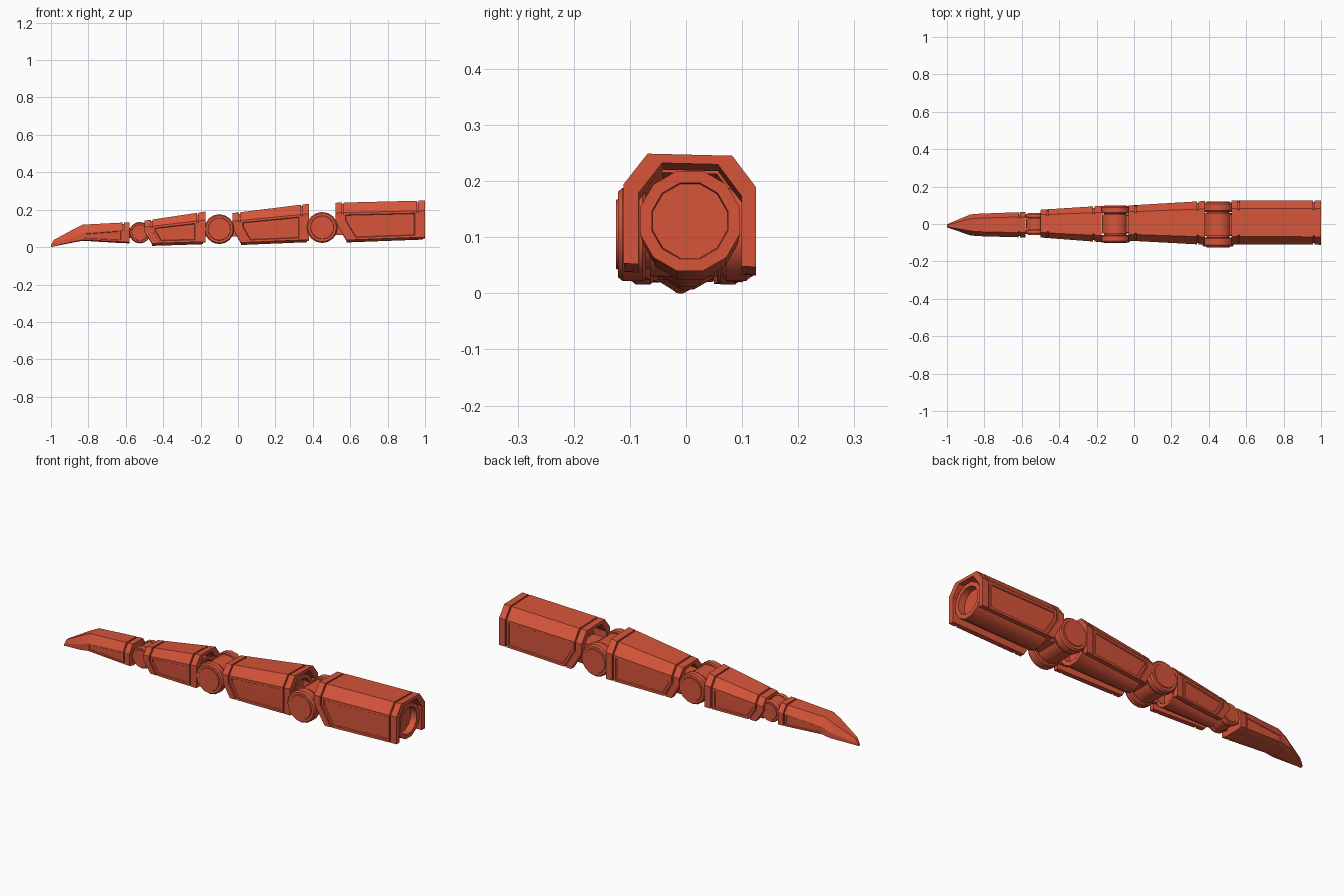
import bpy, bmesh, math

cube = bpy.data.objects.get("Cube")
if cube:
    bpy.data.objects.remove(cube, do_unlink=True)

red = bpy.data.materials.new("brick red")
red.use_nodes = True
red.diffuse_color = (0.68, 0.09, 0.042, 1)
red.node_tree.nodes["Principled BSDF"].inputs["Base Color"].default_value = red.diffuse_color


def finish(name, bm, smooth=False):
    bmesh.ops.recalc_face_normals(bm, faces=bm.faces)
    mesh = bpy.data.meshes.new(name)
    bm.to_mesh(mesh)
    bm.free()
    mesh.materials.append(red)
    obj = bpy.data.objects.new(name, mesh)
    bpy.context.collection.objects.link(obj)
    if smooth:
        bpy.ops.object.select_all(action="DESELECT")
        bpy.context.view_layer.objects.active = obj
        obj.select_set(True)
        bpy.ops.object.shade_smooth_by_angle(angle=math.radians(35))
    return obj


def loft(bm, rings):
    """Bridge equal closed rings; returns the faces of each span and the vertex rings."""
    verts = [[bm.verts.new(p) for p in ring] for ring in rings]
    n = len(rings[0])
    spans = [[bm.faces.new((a[i], a[(i + 1) % n], b[(i + 1) % n], b[i])) for i in range(n)]
             for a, b in zip(verts, verts[1:])]
    return spans, verts


def lerp(a, b, t):
    return a + (b - a) * t


def shell(name, x0, x1, w, top, low, yc, slant, chamfer):
    """Open-bottomed armour cover; w, top, low, yc are (start, end) pairs."""
    rim, gap, depth = 0.035, 0.008, 0.008
    left = [(x0, 0), (x0 + rim, 0), (x0 + rim, depth), (x0 + rim + gap, depth), (x0 + rim + gap, 0)]
    right = [(x1 - rim - gap, 0), (x1 - rim - gap, depth), (x1 - rim, depth), (x1 - rim, 0), (x1, 0)]
    rings = []
    for k, (x, d) in enumerate(left + right):
        t = (x - x0) / (x1 - x0)
        ww, zt, zb, y0 = (lerp(*pair, t) for pair in (w, top, low, yc))
        shear = slant if k < 5 else 0
        ch = chamfer * ww

        def half(wide, high):
            return [(wide, zb, shear), (wide, (zb + zt) / 2, 0),
                    (wide, high - 1.3 * ch, 0), (wide - ch, high, 0)]

        outer, inner = half(ww - d, zt - d), half(ww - 0.026, zt - 0.016)

        def place(pts, s):
            return [(x + sh, y0 + s * y, z - 0.025 * s * y) for y, z, sh in pts]

        rings.append(place(outer, -1) + place(outer[::-1], 1)
                     + place(inner, 1) + place(inner[::-1], -1))
    bm = bmesh.new()
    spans, verts = loft(bm, rings)
    for ring in (verts[0], verts[-1]):
        for i in range(7):
            bm.faces.new((ring[i], ring[i + 1], ring[14 - i], ring[15 - i]))
    bmesh.ops.recalc_face_normals(bm, faces=bm.faces)
    # recessed side panels
    panels = [spans[4][i] for i in (0, 1, 5, 6)]
    bmesh.ops.inset_region(bm, faces=panels, thickness=0.012, use_even_offset=True)
    bmesh.ops.inset_region(bm, faces=panels, thickness=0.003, depth=-0.005, use_even_offset=True)
    finish(name, bm)


def core(name, x0, x1, w, low, yc):
    """Tapered round core with a recessed socket at its wide end."""
    r0, r1 = w[0] - 0.03, w[1] - 0.026
    z0, z1 = low[0] + r0 - 0.013, low[1] + r1 - 0.013
    steps = [(x0, z0, r0 * 0.75), (x0, z0, r0), (x1, z1, r1), (x1, z1, r1 * 0.76),
             (x1 - 0.035, z1, r1 * 0.74)]
    rings = []
    for x, z, r in steps:
        y = lerp(*yc, (x - x0) / (x1 - x0))
        angles = [2 * math.pi * (i + 0.5) / 12 for i in range(12)]
        rings.append([(x, y + r * math.sin(a), z + r * math.cos(a)) for a in angles])
    bm = bmesh.new()
    _, verts = loft(bm, rings)
    bm.faces.new(verts[0])
    bm.faces.new(verts[-1])
    finish(name, bm, True)


def block(name, x, y, z):
    bm = bmesh.new()
    bmesh.ops.create_cube(bm, size=1)
    for v in bm.verts:
        v.co = [lerp(*pair, c + 0.5) for pair, c in zip((x, y, z), v.co)]
    finish(name, bm)


def joint(name, x, z, r, w, yc):
    """Hinge: two capped outer discs, a grooved middle drum and linking arms."""
    n = 16
    a, b = w * 0.5, w * 0.56
    half = [(a, r * 0.9), (a, r * 0.74), (b, r * 0.74), (b, r * 0.94), (b + 0.006, r),
            (w - 0.012, r), (w - 0.004, r * 0.92), (w - 0.004, r * 0.76), (w, r * 0.74)]
    profile = [(-y, q) for y, q in half[::-1]] + half
    rings = [[(x + q * math.cos(2 * math.pi * i / n), yc + y, z + q * math.sin(2 * math.pi * i / n))
              for i in range(n)] for y, q in profile]
    bm = bmesh.new()
    _, verts = loft(bm, rings)
    bm.faces.new(verts[0])
    bm.faces.new(verts[-1])
    finish(name + "_hinge", bm, True)
    h = r * 0.5
    block(name + "_centre_arm", (x, x + r * 1.6), (yc - a * 0.9, yc + a * 0.9), (z - h, z + h))
    for side, s in (("front", -1), ("back", 1)):
        ys = sorted((yc + s * b, yc + s * w * 0.8))
        block(name + "_" + side + "_arm", (x - r * 1.5, x), ys, (z - h, z + h * 0.9))


# Three covered segments: name, x range, half width, top, bottom, y centre, slant, chamfer
segments = [
    ("base", 0.52, 1.0, (0.117, 0.118), (0.235, 0.247), (0.035, 0.05), (0.008, 0.007), 0.06, 0.36),
    ("middle", -0.03, 0.38, (0.094, 0.117), (0.18, 0.23), (0.022, 0.036), (0.005, 0.006), 0.045, 0.36),
    ("outer", -0.5, -0.175, (0.074, 0.097), (0.14, 0.188), (0.018, 0.026), (0.002, 0.0), 0.04, 0.36),
]
for name, x0, x1, w, top, low, yc, slant, chamfer in segments:
    shell(name + "_cover", x0, x1, w, top, low, yc, slant, chamfer)
    core(name + "_core", x0 + slant, x1 - 0.012, w, low, yc)

# Hinges between the segments
joint("base", 0.45, 0.105, 0.083, 0.122, -0.003)
joint("middle", -0.1, 0.096, 0.08, 0.101, -0.001)
joint("outer", -0.525, 0.077, 0.057, 0.058, 0.0)

# Pointed fingertip: x, top half width, half width, top, shoulder, bottom, y centre
tip = [(-0.58, 0.042, 0.068, 0.132, 0.095, 0.02, -0.004),
       (-0.61, 0.042, 0.067, 0.131, 0.094, 0.021, -0.004),
       (-0.61, 0.036, 0.061, 0.124, 0.09, 0.021, -0.004),
       (-0.618, 0.036, 0.061, 0.124, 0.09, 0.021, -0.004),
       (-0.618, 0.042, 0.067, 0.131, 0.094, 0.021, -0.004),
       (-0.83, 0.036, 0.06, 0.12, 0.078, 0.034, -0.005),
       (-0.875, 0.032, 0.056, 0.098, 0.058, 0.026, -0.005),
       (-0.985, 0.008, 0.014, 0.038, 0.018, 0.004, -0.009),
       (-1.0, 0.004, 0.007, 0.012, 0.006, 0.0, -0.01)]
rings = []
for x, tw, w, zt, zs, zb, yc in tip:
    half = [(w * 0.6, zb, 0), (w, lerp(zb, zs, 0.1), 0), (w, zs, 0), (tw, zt, 0)]
    rings.append([(x, yc - y, z) for y, z, _ in half] + [(x, yc + y, z) for y, z, _ in half[::-1]])
bm = bmesh.new()
spans, verts = loft(bm, rings)
bm.faces.new(verts[0])
bm.faces.new(verts[-1])
bmesh.ops.recalc_face_normals(bm, faces=bm.faces)
panels = [spans[4][1], spans[4][5]]
bmesh.ops.inset_region(bm, faces=panels, thickness=0.008, use_even_offset=True)
bmesh.ops.inset_region(bm, faces=panels, thickness=0.002, depth=-0.003, use_even_offset=True)
finish("fingertip", bm)
